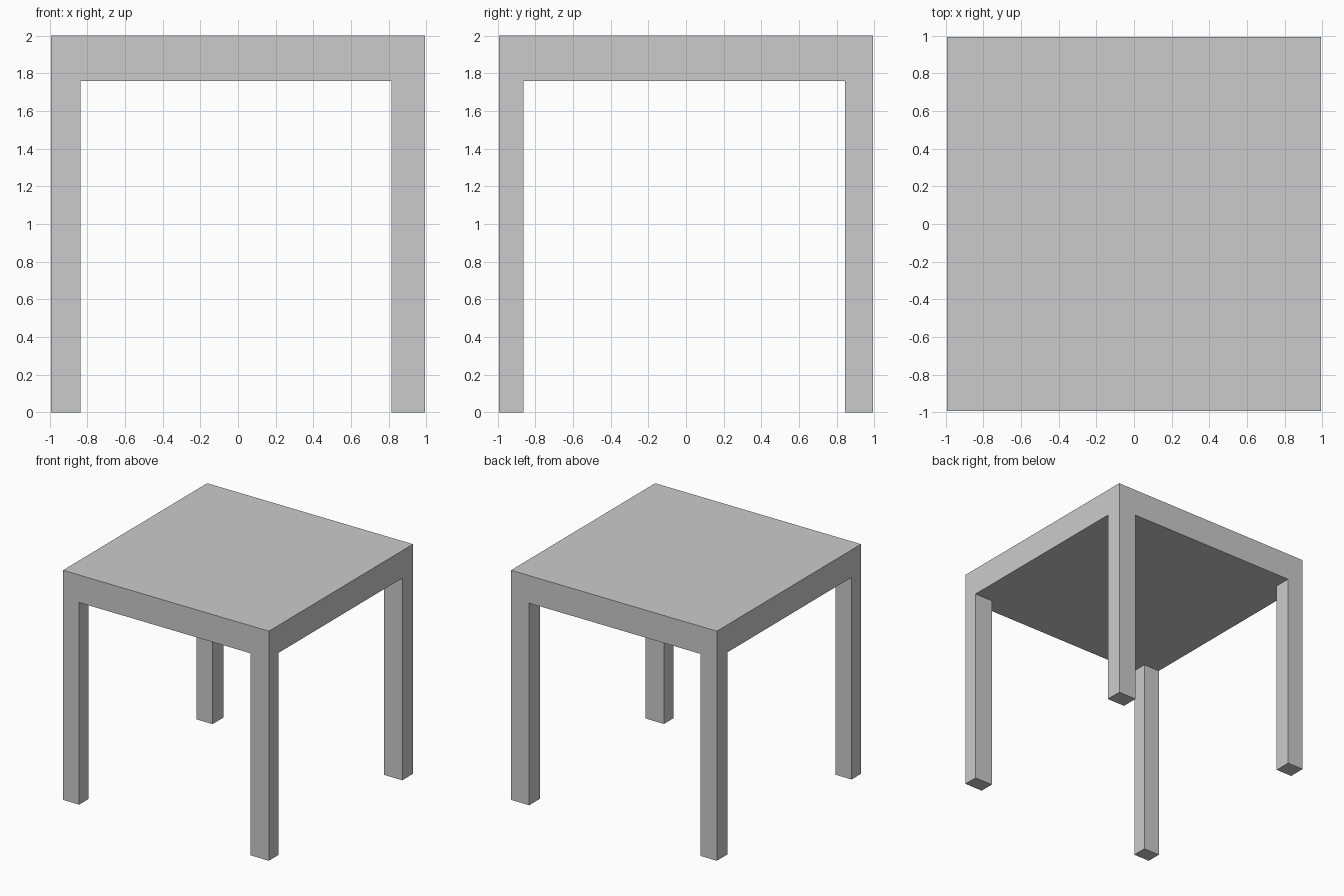
import bpy

if "Cube" in bpy.data.objects:
    bpy.data.objects.remove(bpy.data.objects["Cube"])

HALF = 0.992       # half width of the square top
TOP, UNDER = 2.0, 1.76


def box(name, lo, hi):
    """Axis-aligned box between two opposite corners."""
    bpy.ops.mesh.primitive_cube_add(
        size=1, location=[(a + b) / 2 for a, b in zip(lo, hi)])
    obj = bpy.context.object
    obj.name = name
    obj.scale = [b - a for a, b in zip(lo, hi)]
    bpy.ops.object.transform_apply(location=False, rotation=False, scale=True)
    return obj


# Thick square top
box("table_top", (-HALF, -HALF, UNDER), (HALF, HALF, TOP))

# Four legs flush with the corners; left/right and front/back sizes differ slightly
x_spans = {"left": (-HALF, -0.836), "right": (0.816, HALF)}
y_spans = {"front": (-HALF, -0.862), "back": (0.844, HALF)}
for y_name, (y0, y1) in y_spans.items():
    for x_name, (x0, x1) in x_spans.items():
        box(f"{y_name}_{x_name}_leg", (x0, y0, 0), (x1, y1, UNDER))
